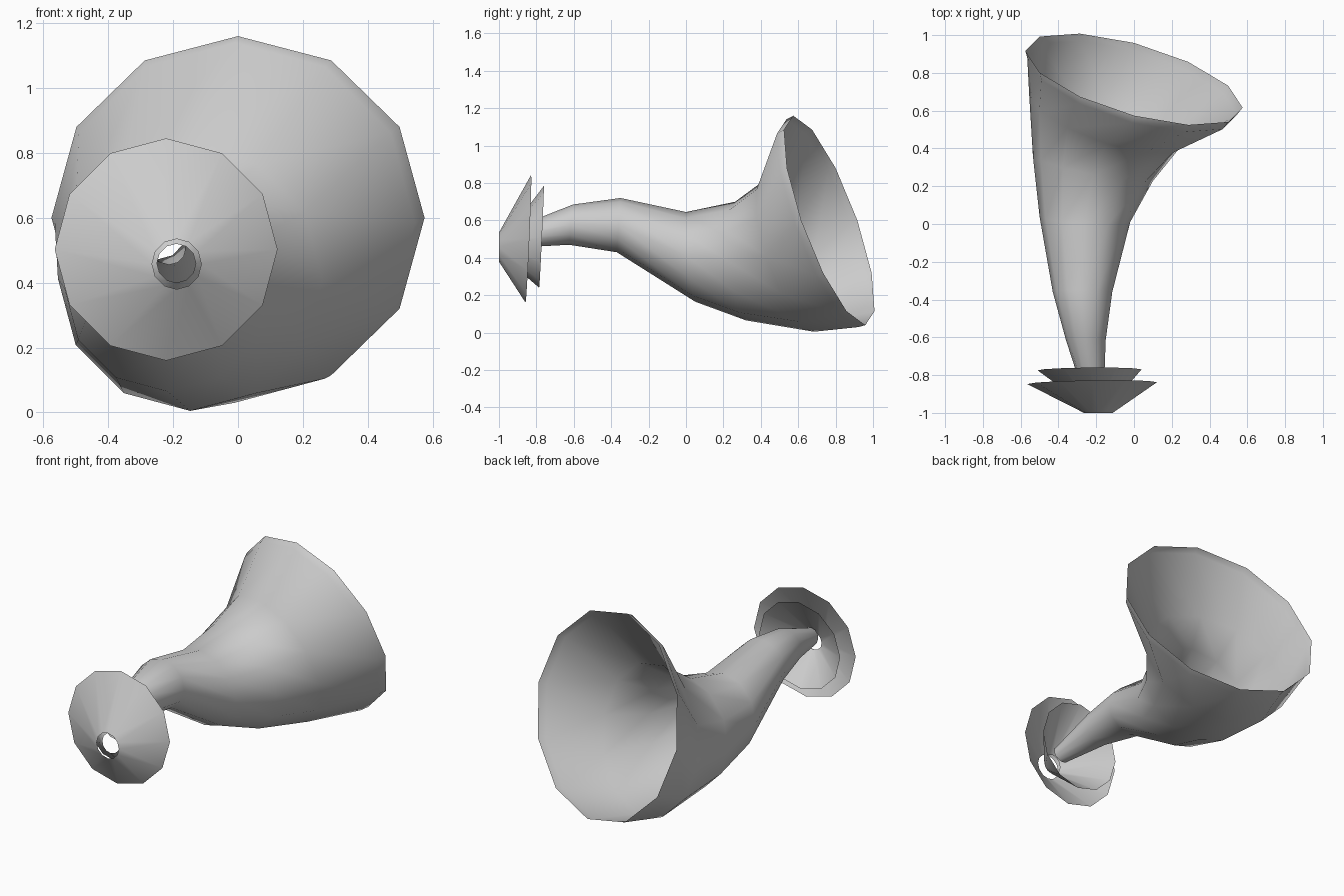
import bpy
import bmesh
import math
from mathutils import Vector

cube = bpy.data.objects.get("Cube")
if cube:
    bpy.data.objects.remove(cube, do_unlink=True)

SIDES = 12

grey = bpy.data.materials.new("plain grey")
grey.use_nodes = True
colour = (0.6, 0.6, 0.6, 1)
grey.diffuse_color = colour
grey.node_tree.nodes["Principled BSDF"].inputs["Base Color"].default_value = colour


def loft(name, sections):
    """Open skin through tilted ellipses: top (y, z), bottom (y, z), left (x, y), right (x, y)."""
    bm = bmesh.new()
    rings = []
    for (ty, tz), (by, bz), (lx, ly), (rx, ry) in sections:
        centre = Vector(((lx + rx) / 2, (ty + by + ly + ry) / 4, (tz + bz) / 2))
        up = Vector((0, (ty - by) / 2, (tz - bz) / 2))
        side = Vector(((rx - lx) / 2, (ry - ly) / 2, 0))
        ring = []
        for i in range(SIDES):
            a = math.tau * i / SIDES
            ring.append(bm.verts.new(centre + up * math.cos(a) + side * math.sin(a)))
        rings.append(ring)
    for r0, r1 in zip(rings, rings[1:]):
        for i in range(SIDES):
            j = (i + 1) % SIDES
            bm.faces.new((r0[i], r1[i], r1[j], r0[j]))
    mesh = bpy.data.meshes.new(name)
    bm.to_mesh(mesh)
    bm.free()
    mesh.materials.append(grey)
    obj = bpy.data.objects.new(name, mesh)
    bpy.context.collection.objects.link(obj)
    bpy.ops.object.select_all(action='DESELECT')
    obj.select_set(True)
    bpy.context.view_layer.objects.active = obj
    bpy.ops.object.shade_smooth_by_angle(angle=math.radians(35))
    return obj


# Curved tube flaring into the tilted bell, ending in a narrow lip
loft("horn", [
    ((-.92, .56), (-.90, .455), (-.265, -.91), (-.16, -.91)),
    ((-.60, .685), (-.62, .47), (-.36, -.62), (-.15, -.62)),
    ((-.35, .72), (-.37, .43), (-.43, -.36), (-.115, -.36)),
    ((-.01, .645), (.04, .165), (-.50, .05), (-.02, .02)),
    ((.24, .70), (.30, .065), (-.535, .38), (.10, .25)),
    ((.41, .82), (.67, .005), (-.555, .70), (.26, .44)),
    ((.535, 1.14), (.92, .03), (-.565, .88), (.545, .58)),
    ((.57, 1.16), (.955, .04), (-.575, .92), (.575, .62)),
])

# Large front cone with an open tip
loft("front_cone", [
    ((-1, .535), (-1, .38), (-.265, -1), (-.113, -1)),
    ((-.83, .845), (-.86, .16), (-.565, -.845), (.122, -.835)),
])

# Smaller cone nested behind it
loft("rear_cone", [
    ((-.96, .52), (-.97, .40), (-.25, -.965), (-.13, -.965)),
    ((-.76, .785), (-.785, .24), (-.51, -.775), (.04, -.77)),
])
